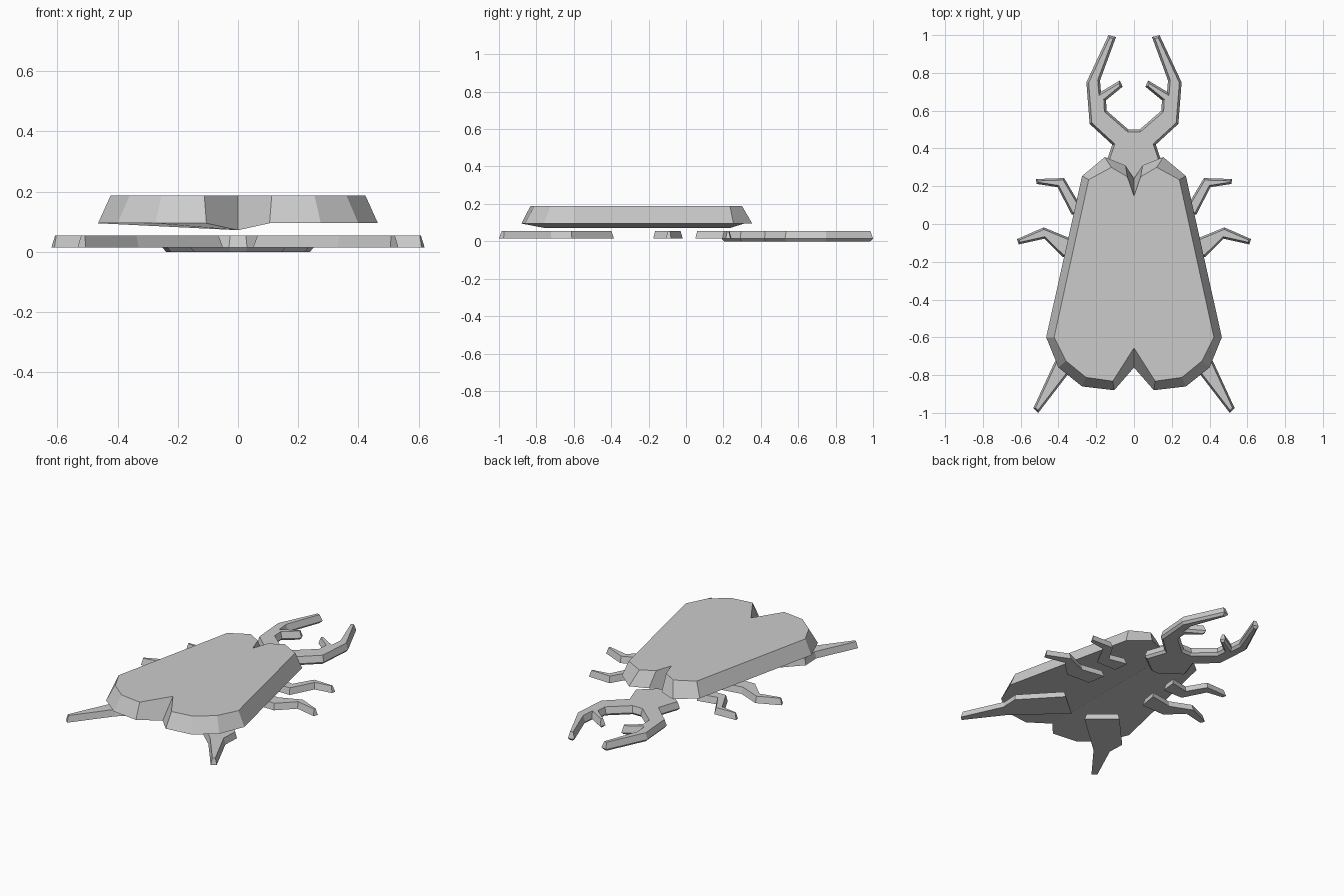
import bpy, bmesh
from mathutils import Vector

if "Cube" in bpy.data.objects:
    bpy.data.objects.remove(bpy.data.objects["Cube"])


def inset(points, d):
    """Mitred inward offset of a counter-clockwise outline."""
    pts = [Vector(p) for p in points]
    out = []
    for i, p in enumerate(pts):
        a = (p - pts[i - 1]).normalized()
        b = (pts[(i + 1) % len(pts)] - p).normalized()
        na, nb = Vector((-a.y, a.x)), Vector((-b.y, b.x))
        out.append(p + (na + nb) * d / max(1 + na.dot(nb), 0.5))
    return out


def slab(name, rings, closed=True, mirror=False):
    """Stack of matching 3D outlines, walled and capped."""
    bm = bmesh.new()
    loops = [[bm.verts.new(p) for p in ring] for ring in rings]
    n = len(loops[0])
    for lo, hi in zip(loops, loops[1:]):
        for i in range(n if closed else n - 1):
            j = (i + 1) % n
            bm.faces.new((lo[i], lo[j], hi[j], hi[i]))
    bm.faces.new(loops[0][::-1])
    bm.faces.new(loops[-1])
    if closed:
        bmesh.ops.recalc_face_normals(bm, faces=bm.faces[:])
    mesh = bpy.data.meshes.new(name)
    bm.to_mesh(mesh)
    bm.free()
    obj = bpy.data.objects.new(name, mesh)
    bpy.context.collection.objects.link(obj)
    if mirror:
        mod = obj.modifiers.new("mirror", 'MIRROR')
        mod.use_clip = True
    return obj


def at(points, z):
    return [(p[0], p[1], z) for p in points]


# Shell: right half, wide rim below and narrower flat top, keel along the middle
rim = [(0, -.76), (.105, -.88), (.275, -.86), (.40, -.76), (.465, -.60),
       (.275, .254), (.155, .354), (.045, .31), (0, .24)]
top = [(0, -.656), (.112, -.832), (.254, -.812), (.36, -.725), (.423, -.60),
       (.24, .235), (.12, .30), (.035, .25), (0, .148)]
lower = [(x, y, .072 if x == 0 else .095) for x, y in rim]
slab("shell", [lower, at(top, .188)], closed=False, mirror=True)

# Head with the two toothed jaws, outline mirrored left to right
half = [(.03, .19), (.16, .29), (.115, .42), (.235, .53), (.252, .75),
        (.135, 1.0), (.095, .99), (.18, .76), (.175, .70), (.075, .76),
        (.06, .727), (.148, .655), (.145, .60), (.03, .50)]
head = half + [(-x, y) for x, y in reversed(half)]
slab("head_and_jaws", [at(inset(head, .013), 0), at(head, .015),
                       at(inset(head, .012), .055)])

# Three pairs of bent legs, outlines run counter-clockwise
legs = {
    "front_legs": [(.19, .05), (.33, .05), (.405, .195), (.515, .212),
                   (.52, .238), (.37, .243), (.30, .125), (.18, .15)],
    "middle_legs": [(.21, -.17), (.376, -.175), (.475, -.078), (.61, -.108),
                    (.62, -.08), (.478, -.018), (.34, -.075), (.19, -.05)],
    "rear_legs": [(.05, -.52), (.33, -.77), (.507, -1.0), (.533, -.975),
                  (.415, -.72), (.42, -.61), (.21, -.385)],
}
for name, outline in legs.items():
    slab(name, [at(outline, .015), at(inset(outline, .01), .055)], mirror=True)
